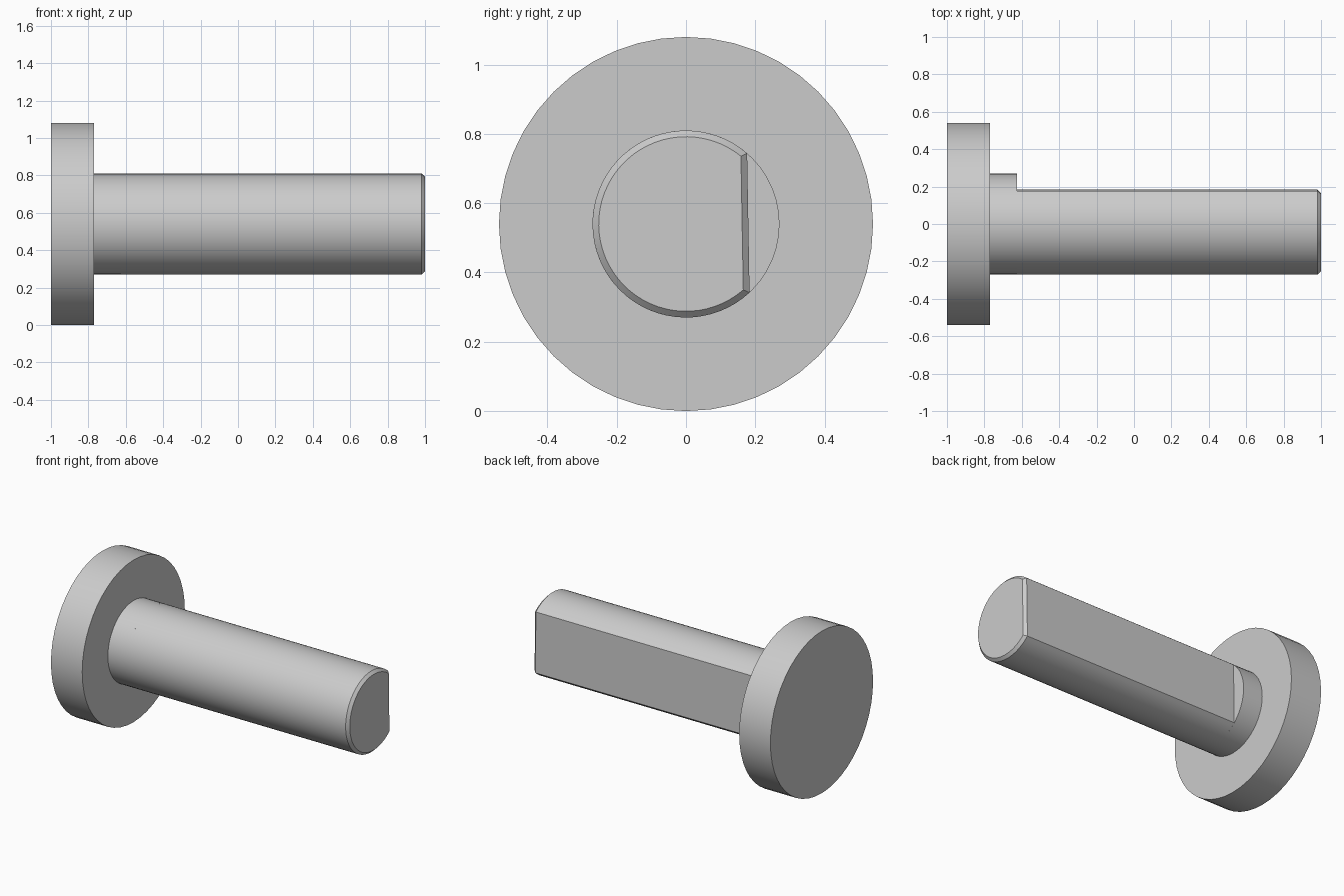
import bpy, bmesh, math
from math import cos, sin, acos, pi

if "Cube" in bpy.data.objects:
    bpy.data.objects.remove(bpy.data.objects["Cube"], do_unlink=True)

SEGMENTS = 48
AXIS_Z = 0.54
HEAD_R, SHAFT_R = 0.54, 0.27
FLAT = 0.18                # distance of the flat from the axis
TILT = math.radians(1)     # slight roll of the flat
CHAMFER = 0.018

steel = bpy.data.materials.new("plain grey")
steel.use_nodes = True
steel.diffuse_color = (0.6, 0.6, 0.6, 1)
steel.node_tree.nodes["Principled BSDF"].inputs["Base Color"].default_value = (0.6, 0.6, 0.6, 1)


def circle(x, r):
    return [(x, r * cos(2 * pi * i / SEGMENTS), r * sin(2 * pi * i / SEGMENTS))
            for i in range(SEGMENTS)]


def d_section(x, r, flat):
    # Arc running round from one edge of the flat to the other
    half = acos(flat / r)
    sweep = 2 * pi - 2 * half
    return [(x, r * cos(TILT + half + sweep * i / SEGMENTS),
             r * sin(TILT + half + sweep * i / SEGMENTS))
            for i in range(SEGMENTS + 1)]


def loft(name, sections):
    # Skin matching sections along x and cap both ends
    bm = bmesh.new()
    rings = [[bm.verts.new(p) for p in s] for s in sections]
    for a, b in zip(rings, rings[1:]):
        for i in range(len(a)):
            j = (i + 1) % len(a)
            bm.faces.new((a[i], a[j], b[j], b[i]))
    bm.faces.new(rings[0])
    bm.faces.new(rings[-1])
    bmesh.ops.recalc_face_normals(bm, faces=bm.faces)
    mesh = bpy.data.meshes.new(name)
    bm.to_mesh(mesh)
    bm.free()
    mesh.materials.append(steel)
    obj = bpy.data.objects.new(name, mesh)
    obj.location.z = AXIS_Z
    bpy.context.collection.objects.link(obj)
    bpy.ops.object.select_all(action='DESELECT')
    obj.select_set(True)
    bpy.context.view_layer.objects.active = obj
    bpy.ops.object.shade_smooth_by_angle(angle=math.radians(30))


# Wide disc head
loft("head", [circle(-1, HEAD_R), circle(-0.77, HEAD_R)])
# Short full-round collar next to the head
loft("collar", [circle(-0.77, SHAFT_R), circle(-0.625, SHAFT_R)])
# Shaft with one flat side and a chamfered tip
loft("flatted_shaft", [
    d_section(-0.625, SHAFT_R, FLAT),
    d_section(1 - CHAMFER, SHAFT_R, FLAT),
    d_section(1, SHAFT_R - CHAMFER, FLAT - CHAMFER)])
